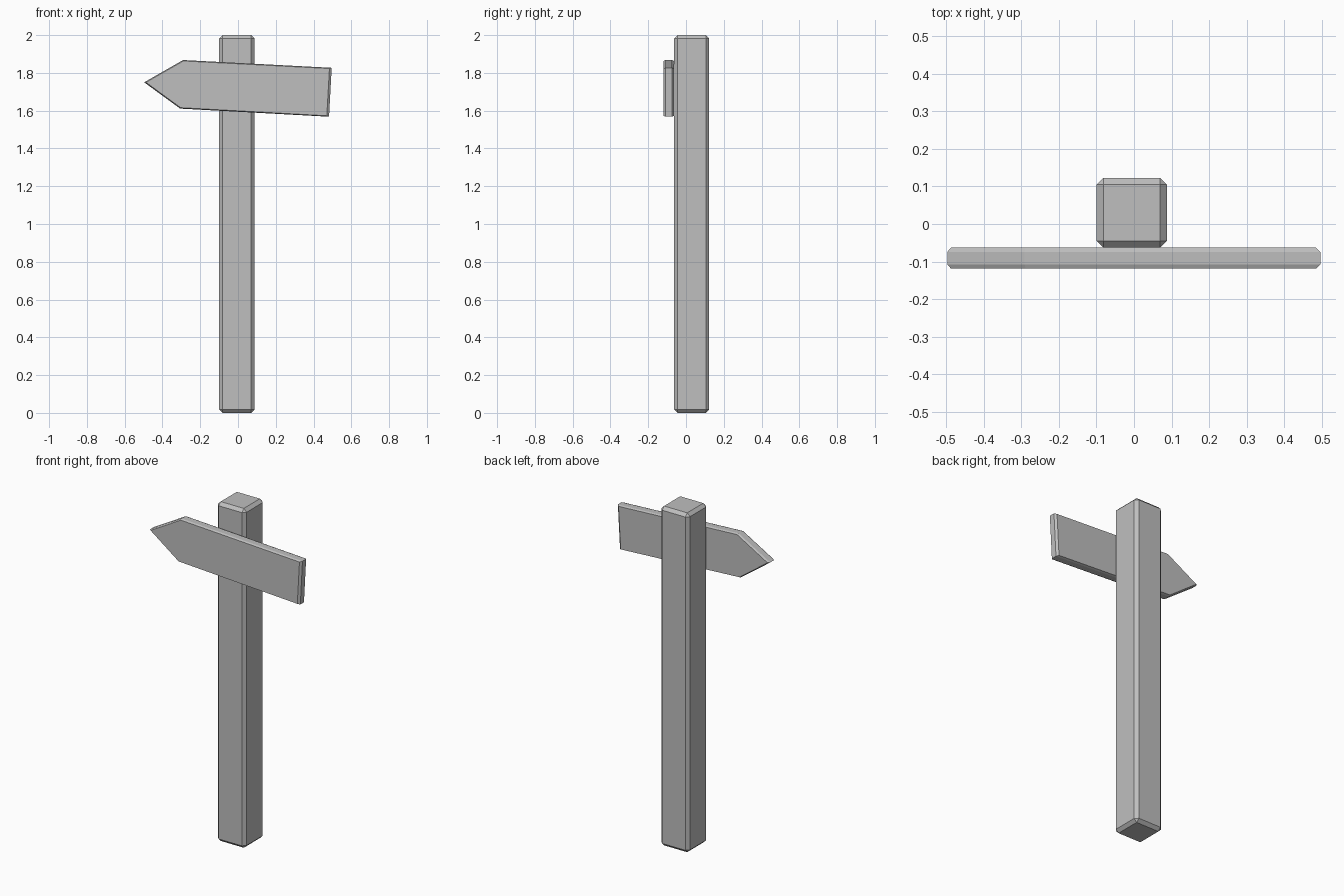
import bpy, bmesh

if "Cube" in bpy.data.objects:
    bpy.data.objects.remove(bpy.data.objects["Cube"])

grey = bpy.data.materials.new("plain grey")
grey.diffuse_color = (0.52, 0.52, 0.52, 1)
grey.use_nodes = True
grey.node_tree.nodes["Principled BSDF"].inputs["Base Color"].default_value = grey.diffuse_color


def make_object(name, bm):
    bmesh.ops.recalc_face_normals(bm, faces=bm.faces)
    mesh = bpy.data.meshes.new(name)
    bm.to_mesh(mesh)
    bm.free()
    mesh.materials.append(grey)
    obj = bpy.data.objects.new(name, mesh)
    bpy.context.collection.objects.link(obj)
    return obj


# Square post with chamfered edges
bm = bmesh.new()
bmesh.ops.create_cube(bm, size=1)
for v in bm.verts:
    v.co.x = -0.006 + v.co.x * 0.187
    v.co.y = 0.03 + v.co.y * 0.186
    v.co.z = 1 + v.co.z * 2
bmesh.ops.bevel(bm, geom=bm.edges[:], offset=0.018, segments=1,
                profile=0.5, affect='EDGES')
make_object("post", bm)

# Tilted arrow board: stacked outlines, the outer two slightly inset
outer = [(-0.497, 1.75), (-0.291, 1.868), (0.496, 1.827),
         (0.482, 1.568), (-0.306, 1.611)]
inner = [(-0.487, 1.75), (-0.289, 1.863), (0.484, 1.823),
         (0.470, 1.573), (-0.304, 1.616)]
bm = bmesh.new()
rings = [[bm.verts.new((x, y, z)) for x, z in outline]
         for outline, y in ((inner, -0.119), (outer, -0.108),
                            (outer, -0.074), (inner, -0.063))]
for a, b in zip(rings, rings[1:]):
    for i in range(5):
        j = (i + 1) % 5
        bm.faces.new((a[i], a[j], b[j], b[i]))
bm.faces.new(rings[0])
bm.faces.new(rings[-1])
make_object("arrow_board", bm)
